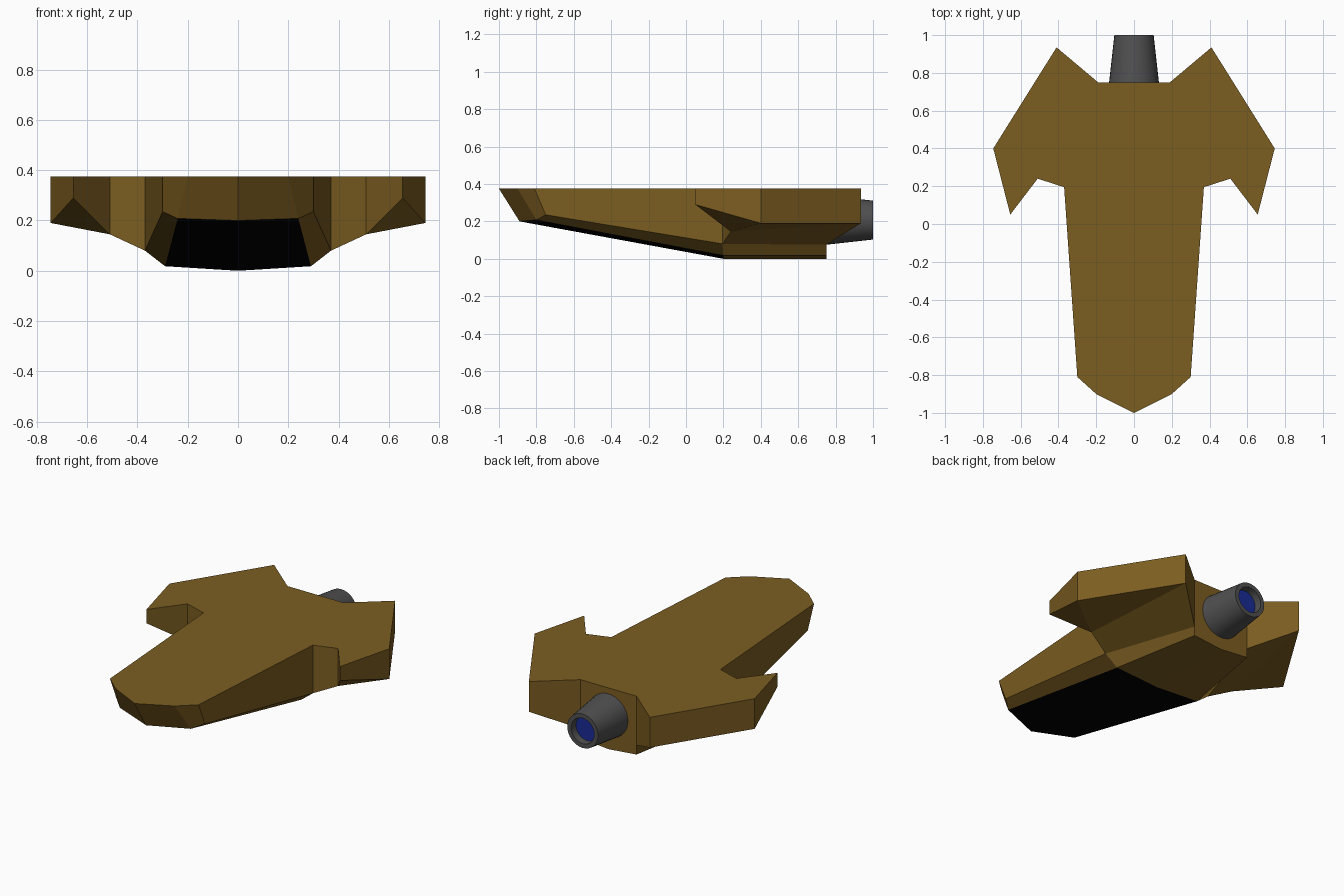
import bpy
from math import sin, cos, pi

if "Cube" in bpy.data.objects:
    bpy.data.objects.remove(bpy.data.objects["Cube"])


def paint(name, rgb):
    mat = bpy.data.materials.new(name)
    mat.diffuse_color = (*rgb, 1)
    mat.use_nodes = True
    mat.node_tree.nodes["Principled BSDF"].inputs["Base Color"].default_value = mat.diffuse_color
    return mat


def mesh_object(name, verts, faces, mat, mirror=False):
    mesh = bpy.data.meshes.new(name)
    mesh.from_pydata(verts, [], faces)
    mesh.materials.append(mat)
    obj = bpy.data.objects.new(name, mesh)
    bpy.context.collection.objects.link(obj)
    if mirror:
        mod = obj.modifiers.new("mirror", 'MIRROR')
        mod.use_axis[0] = True
        mod.merge_threshold = 0.0005
    return obj


brown = paint("brown", (0.2, 0.11, 0.015))
black = paint("black", (0, 0, 0))
grey = paint("dark_grey", (0.08, 0.08, 0.08))
blue = paint("blue", (0.01, 0.025, 0.3))

# Hull outline, right half, nose to tail: x, y and lower edge (x, y, z)
top = [(0, -1), (0.2, -0.9), (0.3, -0.81), (0.37, 0.195), (0.51, 0.24),
       (0.655, 0.05), (0.745, 0.4), (0.41, 0.935), (0.19, 0.75), (0, 0.75)]
low = [(0, -0.89, 0.2), (0.24, -0.8, 0.208), (0.3, -0.75, 0.235), (0.37, 0.195, 0.08),
       (0.51, 0.24, 0.145), (0.655, 0.05, 0.29), (0.745, 0.4, 0.19),
       (0.41, 0.935, 0.19), (0.19, 0.75, 0.075), (0, 0.75, 0.075)]
# Keel points
keel = [(0, 0.2, 0), (0.29, 0.2, 0.018), (0.19, 0.75, 0.018), (0, 0.75, 0)]
n = len(top)
verts = [(x, y, 0.375) for x, y in top] + low + keel
L, K = n, 2 * n
faces = [tuple(range(n))[::1]]                                   # deck
faces += [(i, L + i, L + i + 1, i + 1) for i in range(n - 1)]    # sides
faces += [
    (L + 1, K + 1, L + 3, L + 2),          # lower side chamfer
    (K + 1, K + 2, L + 8, L + 3),          # rear chamfer
    (L + 3, L + 8, L + 7, L + 4),          # inner wing underside
    (L + 4, L + 7, L + 6), (L + 4, L + 6, L + 5),   # outer wing underside
    (K, K + 3, K + 2, K + 1),              # rear belly
    (L + 8, K + 2, K + 3, L + 9),          # lower back wall
]
mesh_object("hull", verts, faces, brown, True)

# Black sloping belly under the nose
mesh_object("belly_panel", [low[0], low[1], keel[1], keel[0]],
            [(0, 3, 2, 1)], black, True)

# Engine nozzle: tapered shell with a recessed glow disc
SIDES, CZ = 32, 0.207


def ring(r, y):
    return [(r * cos(2 * pi * i / SIDES), y, CZ + r * sin(2 * pi * i / SIDES))
            for i in range(SIDES)]


profile = [(0.133, 0.74), (0.104, 1.0), (0.078, 1.0), (0.075, 0.955)]
verts = [p for r, y in profile for p in ring(r, y)]
faces = []
for k in range(len(profile) - 1):
    for i in range(SIDES):
        j = (i + 1) % SIDES
        a, b = k * SIDES, (k + 1) * SIDES
        faces.append((a + i, b + i, b + j, a + j))
nozzle = mesh_object("engine_nozzle", verts, faces, grey)
mesh_object("engine_glow", ring(0.076, 0.957), [tuple(reversed(range(SIDES)))], blue)

# Rounded nozzle walls, crisp rims
bpy.context.view_layer.objects.active = nozzle
nozzle.select_set(True)
bpy.ops.object.shade_smooth_by_angle(angle=0.6)
